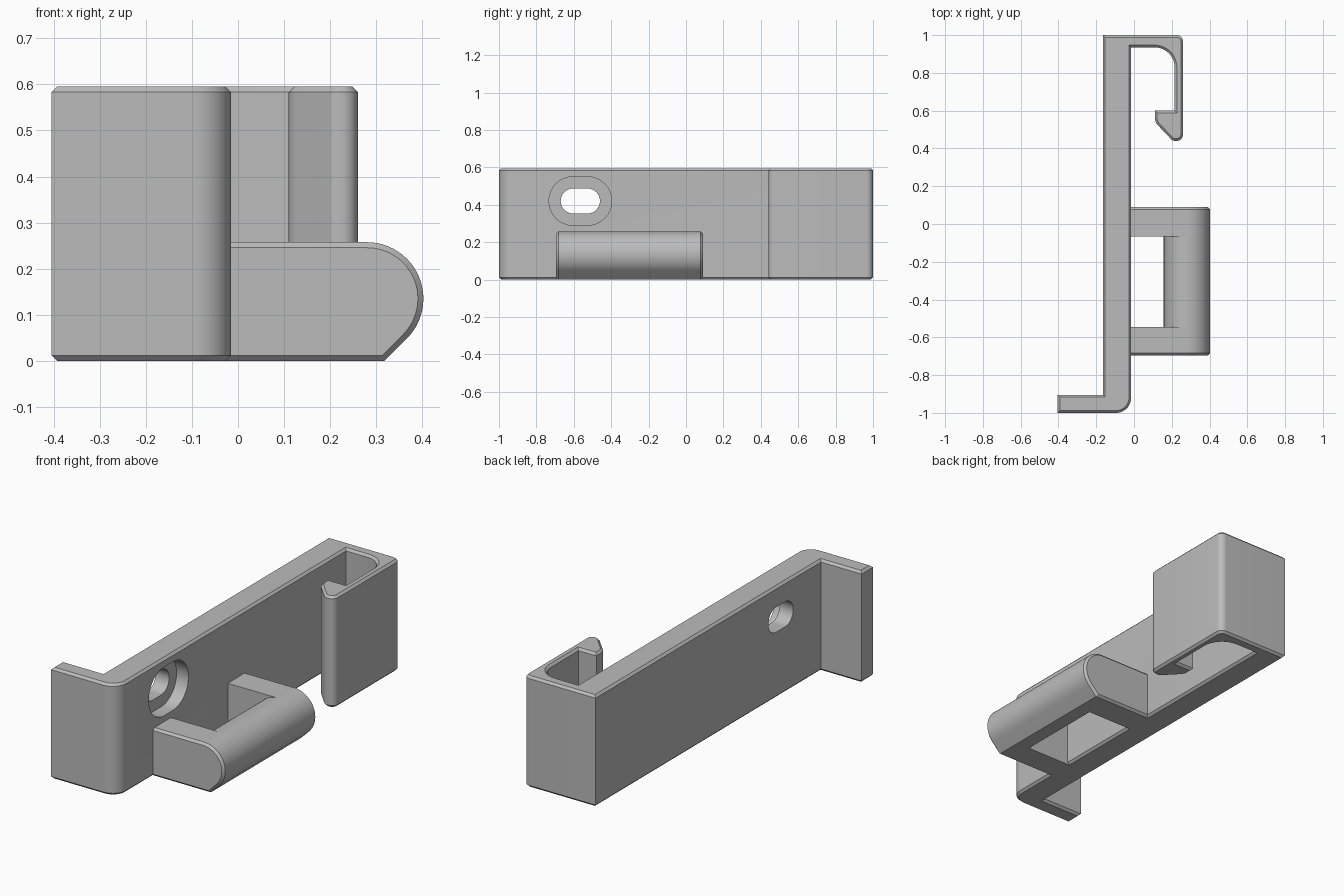
import bpy
import bmesh
import math
from mathutils import Vector, Matrix

if "Cube" in bpy.data.objects:
    bpy.data.objects.remove(bpy.data.objects["Cube"])

grey = bpy.data.materials.new("plain grey")
grey.use_nodes = True
grey.diffuse_color = (0.5, 0.5, 0.5, 1)
grey.node_tree.nodes["Principled BSDF"].inputs["Base Color"].default_value = (0.5, 0.5, 0.5, 1)

# Axes that map a flat profile plus its extrusion depth into the model
UP = Matrix.Identity(3)                                # profile (x, y), depth z
ALONG_Y = Matrix(((1, 0, 0), (0, 0, 1), (0, 1, 0)))    # profile (x, z), depth y
ALONG_X = Matrix(((0, 0, 1), (1, 0, 0), (0, 1, 0)))    # profile (y, z), depth x


def rounded(corners, steps=10):
    """Outline from (a, b, radius) corners, each filleted by its radius."""
    out = []
    for i, (a, b, r) in enumerate(corners):
        p = Vector((a, b))
        if not r:
            out.append(p)
            continue
        d1 = (Vector(corners[i - 1][:2]) - p).normalized()
        d2 = (Vector(corners[(i + 1) % len(corners)][:2]) - p).normalized()
        half = d1.angle(d2) / 2
        start = p + d1 * r / math.tan(half)
        centre = p + (d1 + d2).normalized() * r / math.sin(half)
        sweep = Vector((start - centre)).angle_signed(p + d2 * r / math.tan(half) - centre)
        for k in range(steps + 1):
            out.append(centre + Matrix.Rotation(-sweep * k / steps, 2) @ (start - centre))
    return out


def arc(a, b, r, start, end, steps):
    angles = [math.radians(start + (end - start) * k / steps) for k in range(steps + 1)]
    return [Vector((a + r * math.cos(t), b + r * math.sin(t))) for t in angles]


def prism(name, outline, low, high, axes, chamfer=0, chamfer_ends=()):
    """Extrude an outline and chamfer the rims at the given depths."""
    bm = bmesh.new()
    ends = [[bm.verts.new(axes @ Vector((p.x, p.y, d))) for p in outline] for d in (low, high)]
    caps = {low: bm.faces.new(ends[0]), high: bm.faces.new(ends[1])}
    n = len(outline)
    for i in range(n):
        j = (i + 1) % n
        bm.faces.new((ends[0][i], ends[0][j], ends[1][j], ends[1][i]))
    bmesh.ops.recalc_face_normals(bm, faces=bm.faces)
    rims = [e for d in chamfer_ends for e in caps[d].edges]
    if rims:
        bmesh.ops.bevel(bm, geom=rims, offset=chamfer, segments=1, affect='EDGES')
    mesh = bpy.data.meshes.new(name)
    bm.to_mesh(mesh)
    bm.free()
    mesh.materials.append(grey)
    obj = bpy.data.objects.new(name, mesh)
    bpy.context.collection.objects.link(obj)
    return obj


def smooth(obj):
    bpy.ops.object.select_all(action='DESELECT')
    obj.select_set(True)
    bpy.context.view_layer.objects.active = obj
    bpy.ops.object.shade_smooth_by_angle(angle=math.radians(30))


def cut(obj, cutter):
    cutter.hide_render = True
    mod = obj.modifiers.new("cut", 'BOOLEAN')
    mod.operation, mod.solver, mod.object = 'DIFFERENCE', 'EXACT', cutter
    bpy.context.view_layer.objects.active = obj
    bpy.ops.object.modifier_apply(modifier=mod.name)
    bpy.data.objects.remove(cutter)


# Long plate with the end lip and the hook, as one outline
HEIGHT = 0.595
body_outline = rounded([
    (-0.405, -1, 0), (-0.015, -1, 0.08), (-0.015, 0.935, 0),
    (0.215, 0.935, 0.105), (0.215, 0.6, 0), (0.11, 0.6, 0),
    (0.11, 0.54, 0.06), (0.205, 0.44, 0.03), (0.26, 0.44, 0.035),
    (0.26, 1, 0.035), (-0.165, 1, 0), (-0.165, -0.905, 0), (-0.405, -0.905, 0)])
body = prism("hooked_plate", body_outline, 0, HEIGHT, UP, 0.012, (0, HEIGHT))

# Screw slot with a wider recess on the hook side
for name, radius, low, high in (("slot_cutter", 0.067, -0.3, 0.05),
                                ("recess_cutter", 0.13, -0.085, 0.05)):
    slot = (arc(-0.527, 0.42, radius, -90, 90, 16) + arc(-0.603, 0.42, radius, 90, 270, 16))
    cut(body, prism(name, slot, low, high, ALONG_X))
smooth(body)

# Side arms of the loop
BAR_X, BAR_Z, BAR_R = 0.28, 0.135, 0.1225
foot = BAR_R * math.sqrt(2) - BAR_Z    # half width of the flat under the bar
root = -0.06
arm_outline = ([Vector((root, 0)), Vector((BAR_X + foot, 0))]
               + arc(BAR_X, BAR_Z, BAR_R, -45, 90, 24)
               + [Vector((root, BAR_Z + BAR_R))])
for name, low, high, outer in (("front_arm", -0.695, -0.545, -0.695),
                               ("back_arm", -0.065, 0.09, 0.09)):
    smooth(prism(name, arm_outline, low, high, ALONG_Y, 0.012, (outer,)))

# Round bar with a flat underside between the arms
bar_outline = ([Vector((BAR_X - foot, 0)), Vector((BAR_X + foot, 0))]
               + arc(BAR_X, BAR_Z, BAR_R, -45, 225, 48))
smooth(prism("cross_bar", bar_outline, -0.55, -0.06, ALONG_Y))
